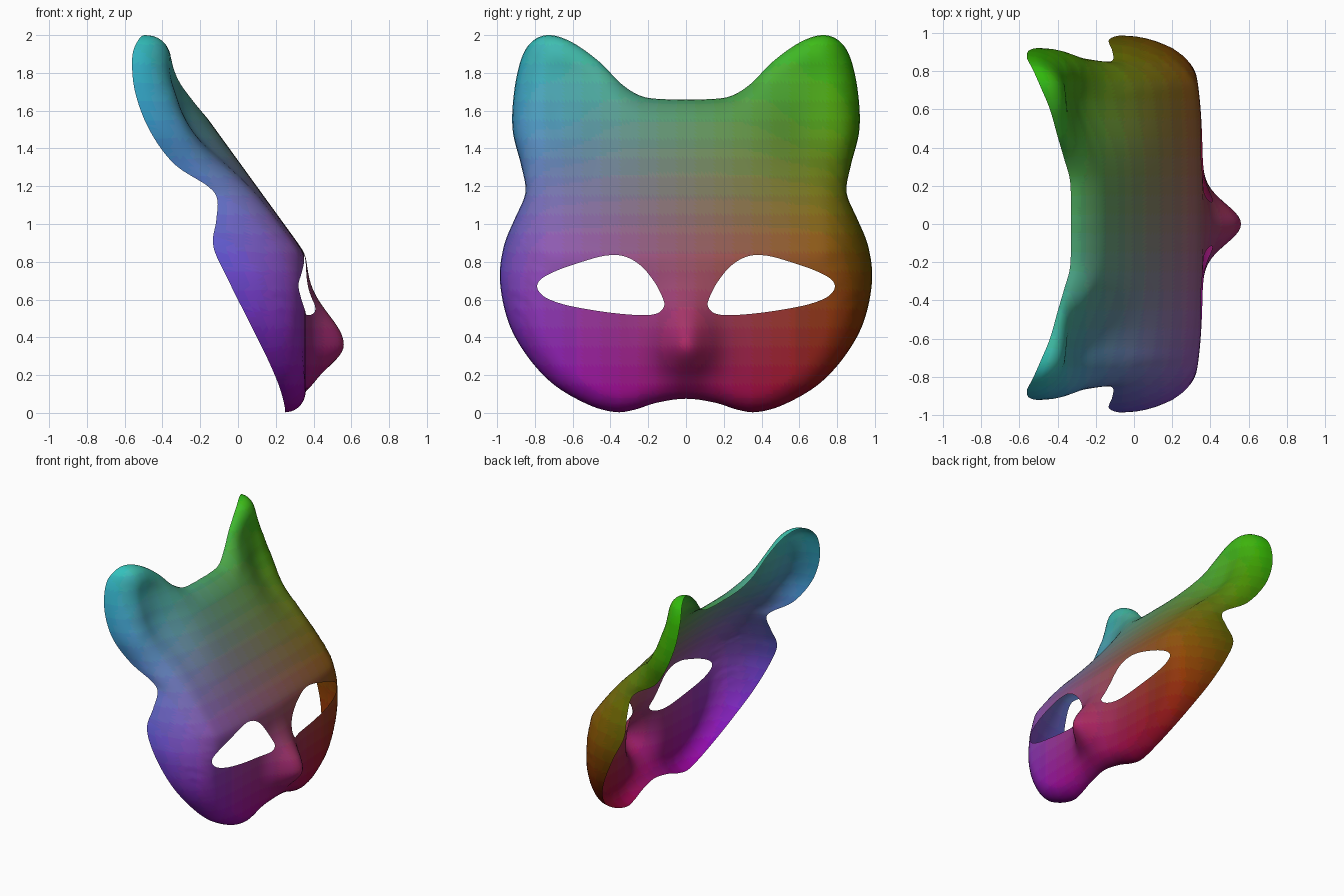
import bpy, math
from mathutils import Vector, kdtree
from mathutils.geometry import delaunay_2d_cdt

if "Cube" in bpy.data.objects:
    bpy.data.objects.remove(bpy.data.objects["Cube"])

# Half outline of the mask, bottom centre to top centre: (y, z, depth x of the rim)
RIM = [(0, .075, .28), (.15, .055, .27), (.28, .015, .26), (.38, .005, .25), (.52, .045, .245),
       (.70, .15, .215), (.84, .30, .15), (.94, .48, .06), (.985, .70, -.05), (.965, .88, -.13),
       (.91, 1.02, -.115), (.86, 1.13, -.11), (.85, 1.20, -.16), (.875, 1.32, -.34),
       (.918, 1.50, -.47), (.91, 1.70, -.545), (.87, 1.88, -.56), (.81, 1.97, -.53),
       (.72, 2.0, -.49), (.60, 1.96, -.44), (.46, 1.86, -.40), (.34, 1.74, -.365),
       (.23, 1.675, -.335), (.10, 1.66, -.33), (0, 1.66, -.33)]
# Eye opening on the +y side: (y, z)
EYE = [(.12, .60), (.165, .69), (.24, .78), (.33, .83), (.43, .832), (.55, .80), (.68, .755),
       (.765, .71), (.788, .665), (.75, .615), (.65, .575), (.50, .545), (.35, .525),
       (.22, .517), (.15, .528), (.118, .56)]


def smooth_loop(pts, n):
    """Closed Catmull-Rom curve through pts, n samples per span."""
    pts = [Vector(p) for p in pts]
    out = []
    for i in range(len(pts)):
        a, b, c, d = (pts[(i + k) % len(pts)] for k in (-1, 0, 1, 2))
        for s in range(n):
            t = s / n
            out.append(.5 * (2 * b + (c - a) * t + (2 * a - 5 * b + 4 * c - d) * t * t
                             + (3 * b - a - 3 * c + d) * t ** 3))
    return out


def inside(p, loop):
    hit = False
    for a, b in zip(loop, loop[1:] + loop[:1]):
        if (a[1] > p[1]) != (b[1] > p[1]):
            if p[0] < a[0] + (p[1] - a[1]) / (b[1] - a[1]) * (b[0] - a[0]):
                hit = not hit
    return hit


def tree_of(pts):
    tree = kdtree.KDTree(len(pts))
    for i, p in enumerate(pts):
        tree.insert((p[0], p[1], 0), i)
    tree.balance()
    return tree


def gauss(v, s):
    return math.exp(-(v / s) ** 2 / 2)


def front(y, z):
    """Face without the rolled rim: flat cheeks, sloping forehead, ear hollows, nose."""
    k = .02
    x = .36 - .725 * k * math.log1p(math.exp((z - .84) / k)) - .09 * y ** 4
    x += .05 * max(0, z - 1.6) + 2 * max(0, z - 1.72) ** 2
    x -= .11 * gauss(abs(y) - .66, .15) * gauss(z - 1.5, .17)
    return x + .2 * gauss(y, .105) * gauss(z - .36, .16 if z > .36 else .115)


rim = smooth_loop(RIM + [(-y, z, x) for y, z, x in RIM[-2:0:-1]], 8)
eye = smooth_loop(EYE, 5)
eyes = [eye, [Vector((-p.x, p.y)) for p in reversed(eye)]]
loops = [[p.xy for p in rim]] + eyes
rim_tree, eye_tree = tree_of(rim), tree_of(eyes[0] + eyes[1])

# Constrained outline edges, rings just inside the rim, then an even grid
points, edges = [], []
for loop in loops:
    s = len(points)
    points += loop
    edges += [(s + i, s + (i + 1) % len(loop)) for i in range(len(loop))]
for d in (.004, .012, .025, .042):
    for i, p in enumerate(rim):
        t = (rim[(i + 1) % len(rim)] - rim[i - 1]).xy.normalized()
        points.append(p.xy + Vector((-t.y, t.x)) * d)
STEP = .02
for i in range(-50, 51):
    for j in range(101):
        p = Vector((i * STEP, j * STEP))
        if (rim_tree.find((*p, 0))[2] > .055 and eye_tree.find((*p, 0))[2] > .012
                and inside(p, loops[0])):
            points.append(p)
flat, _, tris, *_ = delaunay_2d_cdt(points, edges, [], 0, 1e-5)


def keep(tri):
    c = sum((flat[i] for i in tri), Vector((0, 0))) / 3
    return inside(c, loops[0]) and not any(inside(c, e) for e in eyes)


def lift(p):
    """Give a flat point its depth, rolling the face back to the rim."""
    y, z = p
    _, i, d = rim_tree.find((y, z, 0))
    drop = front(rim[i].x, rim[i].y) - rim[i].z
    t = min(1, d / (.05 + .62 * drop))
    return (front(y, z) - drop * (1 - math.sqrt(1 - (1 - t) ** 2)), y, z)


# Cat mask shell
mesh = bpy.data.meshes.new("cat_mask")
mesh.from_pydata([lift(p) for p in flat], [], [t for t in tris if keep(t)])
mask = bpy.data.objects.new("cat_mask", mesh)
bpy.context.collection.objects.link(mask)
mesh.polygons.foreach_set("use_smooth", [True] * len(mesh.polygons))

# Colour gradient across the face: red forwards, green upwards, blue to the -y side
slots = {}
for f in mesh.polygons:
    key = tuple(round(v * 10) for v in f.center)
    if key not in slots:
        slots[key] = len(slots)
        x, y, z = (v / 10 for v in key)
        mat = bpy.data.materials.new("mask_tint")
        rgb = (.40 + .4 * x, .04 + .33 * z, .38 - .38 * y)
        mat.diffuse_color = (*(max(.02, c) ** 2.2 * 1.15 for c in rgb), 1)
        mat.use_nodes = True
        mat.node_tree.nodes["Principled BSDF"].inputs["Base Color"].default_value = mat.diffuse_color
        mesh.materials.append(mat)
    f.material_index = slots[key]
